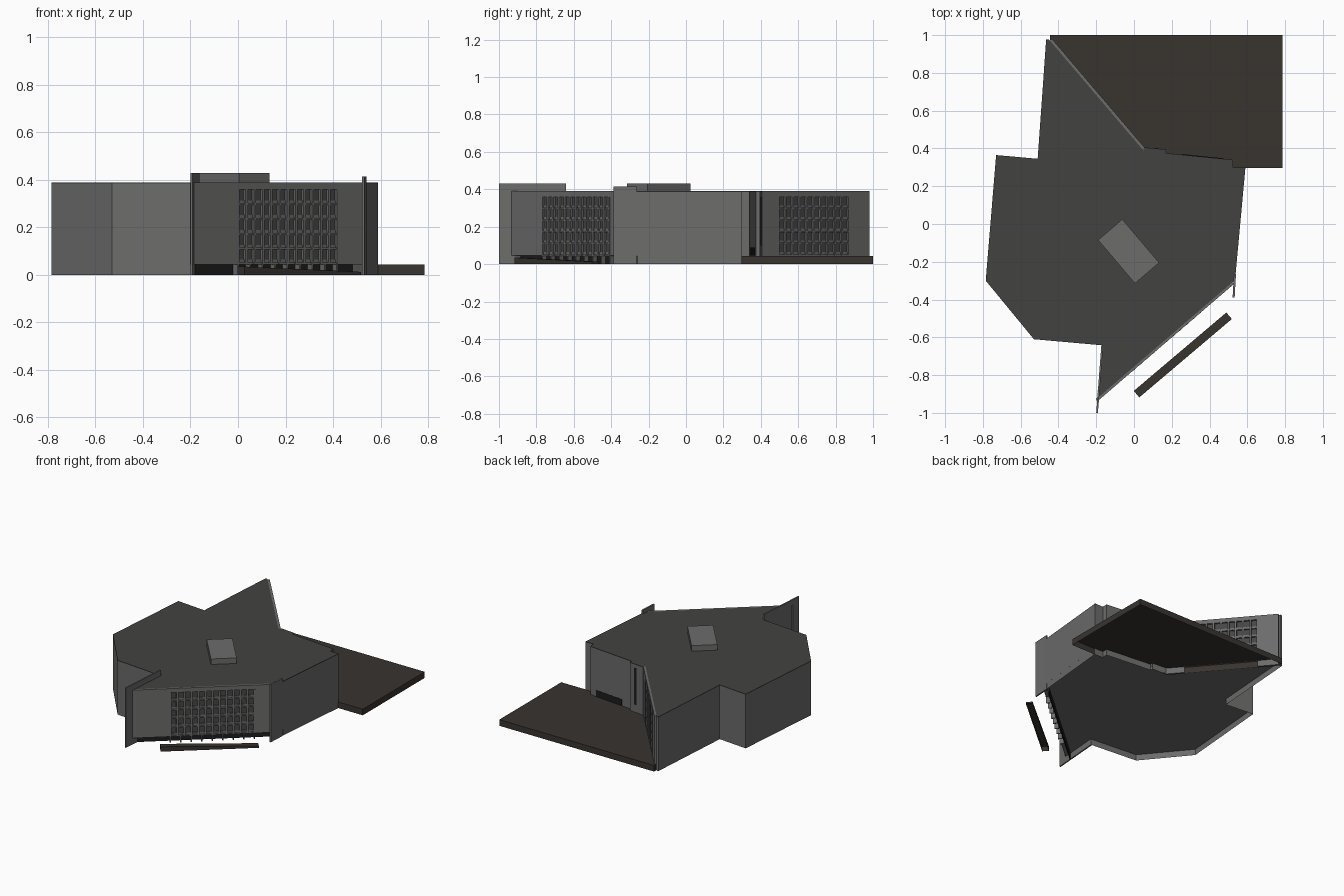
import bpy, bmesh
from mathutils import Vector

if "Cube" in bpy.data.objects:
    bpy.data.objects.remove(bpy.data.objects["Cube"])


def mat(name, r, g, b):
    m = bpy.data.materials.new(name)
    m.diffuse_color = (r, g, b, 1)
    m.use_nodes = True
    m.node_tree.nodes["Principled BSDF"].inputs["Base Color"].default_value = m.diffuse_color
    return m


WALL = mat("wall_grey", 0.15, 0.15, 0.148)
ROOF = mat("roof_grey", 0.055, 0.055, 0.053)
GLASS = mat("window_glass", 0.06, 0.06, 0.06)
DARK = mat("dark_opening", 0.012, 0.012, 0.012)
BROWN = mat("brown_paving", 0.04, 0.033, 0.028)


def add_prism(bm, pts, z0, tops, bottom=True, top=True):
    """Extruded outline; tops is one height or a height per corner."""
    if not isinstance(tops, (list, tuple)):
        tops = [tops] * len(pts)
    lo = [bm.verts.new((x, y, z0)) for x, y in pts]
    hi = [bm.verts.new((p[0], p[1], z)) for p, z in zip(pts, tops)]
    if bottom:
        bm.faces.new(lo[::-1])
    if top:
        bm.faces.new(hi)
    n = len(pts)
    for i in range(n):
        j = (i + 1) % n
        bm.faces.new((lo[i], lo[j], hi[j], hi[i]))


def finish(bm, name, material):
    bmesh.ops.recalc_face_normals(bm, faces=bm.faces)
    me = bpy.data.meshes.new(name)
    bm.to_mesh(me)
    bm.free()
    me.materials.append(material)
    ob = bpy.data.objects.new(name, me)
    bpy.context.collection.objects.link(ob)
    return ob


def prism(name, pts, z0, tops, material, **caps):
    bm = bmesh.new()
    add_prism(bm, pts, z0, tops, **caps)
    return finish(bm, name, material)


class Frame:
    """Wall-aligned axes: s along the wall, d outward, z up."""

    def __init__(self, a, b):
        self.o, v = Vector(a), Vector(b) - Vector(a)
        self.length = v.length
        self.u = v.normalized()
        self.n = Vector((self.u.y, -self.u.x))

    def rect(self, s0, s1, d0, d1):
        return [tuple(self.o + self.u * s + self.n * d)
                for s, d in ((s0, d0), (s1, d0), (s1, d1), (s0, d1))]


def facade(name, fr, z0, w0, w1, cols, rows):
    """Panelled wall with a grid of deep windows."""
    t, wz0, wz1 = 0.015, 0.047, 0.36
    w0, w1 = w0 * fr.length, w1 * fr.length
    bm = bmesh.new()

    def box(a, b, z_lo, z_hi, d0=-t, d1=0.0):
        add_prism(bm, fr.rect(a, b, d0, d1), z_lo, z_hi)

    box(0, w0, z0, 0.39)
    box(w1, fr.length, z0, 0.39)
    box(w0, w1, wz1, 0.39)
    cw, rh = (w1 - w0) / cols, (wz1 - wz0) / rows
    for i in range(cols + 1):
        s = w0 + i * cw
        box(s - 0.006, s + 0.006, wz0, wz1, -t, 0.001)
    for j in range(rows):
        z = wz0 + j * rh
        box(w0, w1, z - 0.003, z + 0.005, -t, -0.001)
        box(w0, w1, z + 0.005, z + 0.017, -t, -0.008)
    finish(bm, name, WALL)
    prism(name + "_glass", fr.rect(w0, w1, -t - 0.002, -t + 0.003),
          wz0, wz1, GLASS)


# Main body: floor raised above an open-bottomed skirt, front edge set back
side = [(0.59, 0.30), (0.523, 0.30), (0.523, 0.34), (0.17, 0.375),
        (0.17, 0.395), (0.06, 0.405), (0.049, 0.390), (-0.4515, 0.978),
        (-0.465, 0.978), (-0.51, 0.345), (-0.73, 0.365), (-0.785, -0.30),
        (-0.53, -0.61), (-0.17, -0.642)]
upper = side + [(-0.194, -0.922), (0.535, -0.296)]
skirt = side + [(-0.190, -0.885), (0.538, -0.26)]
prism("ground_skirt", skirt, 0, 0.045, WALL, bottom=False, top=False)
prism("main_body", upper, 0.05, 0.386, WALL, bottom=False, top=False)
prism("floor", upper, 0.044, 0.05, WALL)
prism("roof", upper, 0.386, 0.39, ROOF)

# Window walls
front = Frame((-0.193, -0.938), (0.53, -0.317))
L = front.length
facade("front_window_wall", front, 0.045, 0.269, 0.848, 12, 5)
back = Frame((0.06, 0.40), (-0.434, 0.98))
facade("back_window_wall", back, 0, 0.165, 0.815, 10, 5)

# Dark recessed front base and its small piers
prism("front_recess_wall", front.rect(0.035, L - 0.03, -0.042, -0.034),
      0, 0.0445, DARK)
bm = bmesh.new()
for i in range(9):
    s = (0.269 + 0.579 * i / 8) * L
    add_prism(bm, front.rect(s - 0.004, s + 0.004, -0.03, -0.002), 0, 0.0455)
finish(bm, "front_piers", WALL)

# End fins of the front wall
prism("left_fin", [(-0.2, -1), (-0.191, -1), (-0.163, -0.642), (-0.173, -0.642)],
      0, 0.43, WALL)
prism("right_fin", [(0.522, -0.388), (0.533, -0.388), (0.54, -0.265), (0.529, -0.265)],
      0, 0.415, WALL)

# Rooftop box
prism("roof_box", [(-0.19, -0.085), (0.005, -0.315), (0.133, -0.205), (-0.062, 0.025)],
      0.39, 0.43, WALL)

# Back entrance and tall slot window
entry = Frame((0.523, 0.34), (0.17, 0.375))
prism("back_entrance", entry.rect(0.05, 0.27, -0.01, 0.003), 0.045, 0.09, DARK)
slot = Frame((0.17, 0.395), (0.06, 0.405))
prism("slot_window", slot.rect(0.04, 0.058, -0.01, 0.003), 0.1, 0.36, DARK)

# Back terrace and tapering front ramp, both open below
prism("back_terrace", [(-0.446, 1), (-0.446, 0.978), (0.05, 0.395), (0.17, 0.395),
                       (0.17, 0.375), (0.523, 0.34), (0.523, 0.296),
                       (0.785, 0.296), (0.785, 1)],
      0, 0.044, BROWN, bottom=False)
ramp = Frame((0.028, -0.918), (0.518, -0.503))
prism("front_ramp", ramp.rect(0, ramp.length, -0.045, 0), 0,
      [0.035, 0.013, 0.013, 0.035], BROWN, bottom=False)
